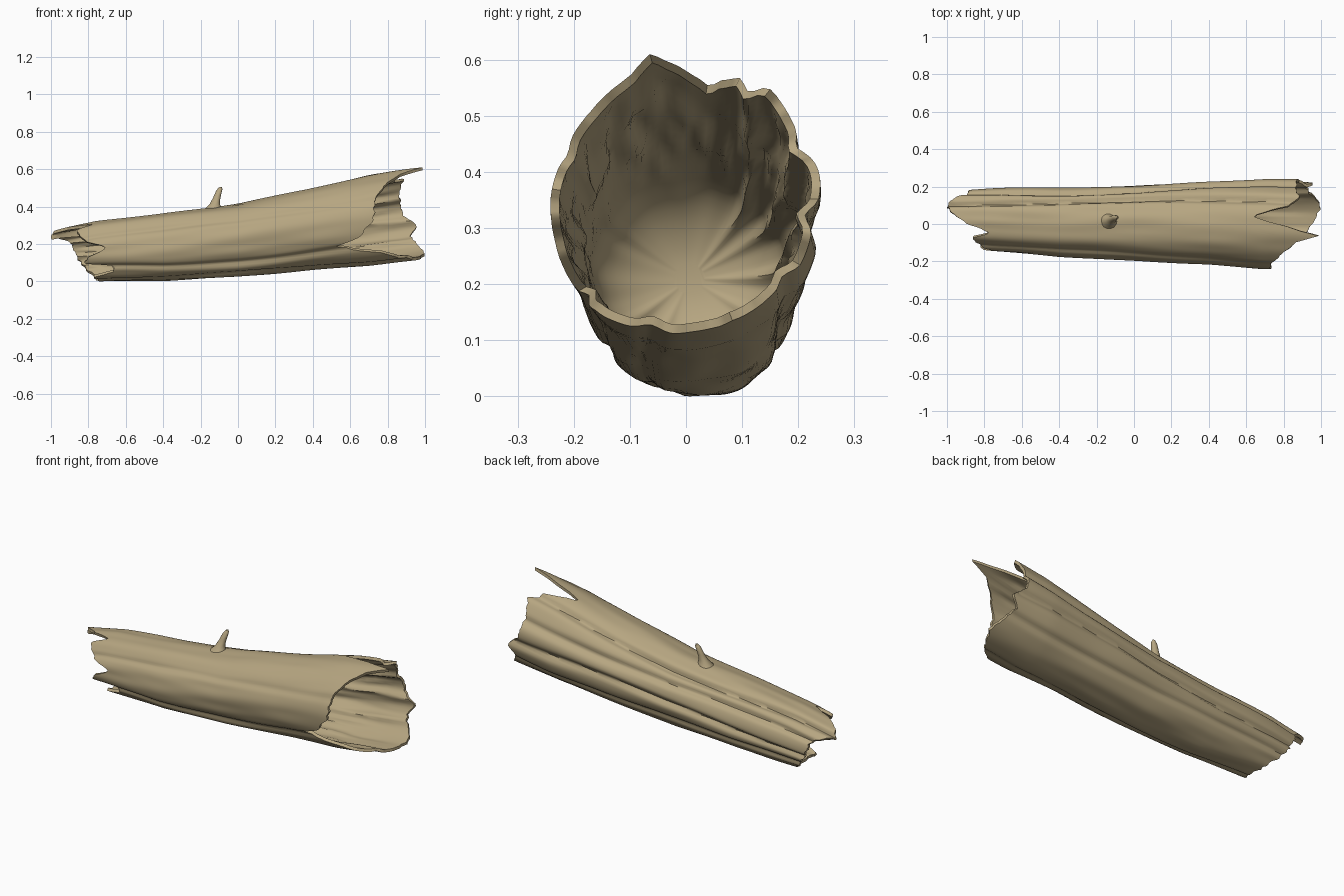
import bpy, bmesh, math
from math import sin, cos, radians, pi
from mathutils import Vector, noise

if "Cube" in bpy.data.objects:
    bpy.data.objects.remove(bpy.data.objects["Cube"])

SIDES = 120          # vertices around the trunk
LENGTH_STEPS = 56    # rings along the bark
INNER_STEPS = 16     # rings along each hollow

# Trunk outline along x: x, top z, bottom z, front y, back y
OUTLINE = [(-1, .275, 0, -.12, .18), (-.75, .325, 0, -.145, .19), (-.4, .365, .004, -.175, .195),
           (0, .415, .028, -.195, .205), (.4, .5, .063, -.215, .225), (.7, .57, .085, -.24, .24),
           (1, .62, .12, -.24, .235)]

# Torn ends: angle in degrees (0 is back, 90 is top), x of the rim
LEFT_TEAR = [(0, -.87), (30, -.9), (48, -.97), (62, -1), (80, -.97), (100, -.89), (115, -.77),
             (127, -.87), (145, -.84), (160, -.8), (175, -.7), (190, -.8), (203, -.83),
             (214, -.66), (225, -.67), (236, -.77), (270, -.74), (300, -.77), (330, -.83), (360, -.87)]
RIGHT_TEAR = [(0, .88), (30, .86), (52, .88), (66, .82), (80, .63), (92, .8), (105, .98), (114, .87),
              (130, .79), (150, .74), (180, .72), (200, .65), (211, .51), (220, .62), (229, .78),
              (250, .89), (270, .95), (290, 1), (310, .97), (330, .92), (345, .95), (360, .88)]

# Long grooves in the bark: angle, depth
GROOVES = [(55, .022), (28, .016), (-5, .02), (-35, .014), (215, .014), (150, .008), (250, .01)]


def lookup(table, key):
    """Straight-line interpolation of a table row."""
    for a, b in zip(table, table[1:]):
        if key <= b[0]:
            f = max(0, (key - a[0]) / (b[0] - a[0]))
            return [p + (q - p) * f for p, q in zip(a[1:], b[1:])]
    return list(table[-1][1:])


def bark_relief(x, angle):
    """Inward depth of grooves and uneven bark."""
    depth = 0
    for place, strength in GROOVES:
        drift = place + 5 * sin(3 * x + place)
        gap = (math.degrees(angle) - drift + 180) % 360 - 180
        depth += strength * math.exp(-(gap / 5) ** 2)
    lumps = noise.noise(Vector((x * 2.5, cos(angle) * 3, sin(angle) * 3)))
    return depth - lumps * .008


def trunk_point(x, angle, inset=0, scale=1, rough=0):
    top, bottom, front, back = lookup(OUTLINE, x)
    depth = bark_relief(x, angle) + inset
    if rough:
        depth += rough * noise.noise(Vector((x * 5, cos(angle) * 7, sin(angle) * 7)))
    ry = ((back - front) / 2 - depth) * scale
    rz = ((top - bottom) / 2 - depth) * scale
    return Vector((x, (front + back) / 2 + ry * cos(angle), (top + bottom) / 2 + rz * sin(angle)))


def loft(name, rings, material):
    """Skin a list of rings and close both ends."""
    bm = bmesh.new()
    loops = [[bm.verts.new(p) for p in ring] for ring in rings]
    for a, b in zip(loops, loops[1:]):
        n = len(a)
        for i in range(n):
            j = (i + 1) % n
            bm.faces.new((a[i], a[j], b[j], b[i]))
    bm.faces.new(loops[0])
    bm.faces.new(loops[-1])
    bmesh.ops.recalc_face_normals(bm, faces=bm.faces)
    mesh = bpy.data.meshes.new(name)
    bm.to_mesh(mesh)
    bm.free()
    mesh.materials.append(material)
    obj = bpy.data.objects.new(name, mesh)
    bpy.context.collection.objects.link(obj)
    bpy.ops.object.select_all(action='DESELECT')
    obj.select_set(True)
    bpy.context.view_layer.objects.active = obj
    bpy.ops.object.shade_smooth_by_angle(angle=radians(50))
    return obj


wood = bpy.data.materials.new("dry_wood")
wood.use_nodes = True
wood.diffuse_color = (.47, .38, .22, 1)
wood.node_tree.nodes["Principled BSDF"].inputs["Base Color"].default_value = wood.diffuse_color

angles = [2 * pi * i / SIDES for i in range(SIDES)]


def torn_rim(table):
    rim = []
    for a in angles:
        x = lookup(table, math.degrees(a))[0]
        splinter = .015 * noise.noise(Vector((cos(a) * 9, sin(a) * 9, x)))
        rim.append(max(-1, min(1, x + splinter)))
    return rim


left_rim, right_rim = torn_rim(LEFT_TEAR), torn_rim(RIGHT_TEAR)


def hollow(rim, floor_x, direction):
    """Rings from the rim inward to a rounded hollow floor."""
    rings = []
    for k in range(INNER_STEPS + 1):
        f = k / INNER_STEPS
        rings.append([trunk_point(x + (floor_x - x) * f, a, .016 + .012 * f, 1, .022 * sin(pi * f))
                      for x, a in zip(rim, angles)])
    for k in range(1, 9):
        turn = radians(10 * k)
        x = floor_x + direction * .12 * sin(turn)
        rings.append([trunk_point(x, a, .028, cos(turn)) for a in angles])
    return rings


# Hollow trunk: left hollow, bark, right hollow in one skin
bark = []
for k in range(LENGTH_STEPS + 1):
    f = k / LENGTH_STEPS
    bark.append([trunk_point(l + (r - l) * f, a) for l, r, a in zip(left_rim, right_rim, angles)])
trunk_rings = hollow(left_rim, -.55, 1)[::-1] + bark + hollow(right_rim, 0, -1)
lowest = min(p.z for ring in trunk_rings for p in ring)
for ring in trunk_rings:
    for p in ring:
        p.z -= lowest
loft("hollow_trunk", trunk_rings, wood)

# Broken branch stub: x, y, z, radius
STUB = [(-.15, .01, .36, .07), (-.14, .015, .395, .045), (-.125, .02, .42, .028),
        (-.112, .028, .455, .021), (-.1, .035, .49, .017), (-.096, .038, .504, .008)]
loft("branch_stub", [[Vector((x + r * cos(a), y + r * .8 * sin(a), z + r * .3 * cos(a)))
                      for a in angles[::8]] for x, y, z, r in STUB], wood)
